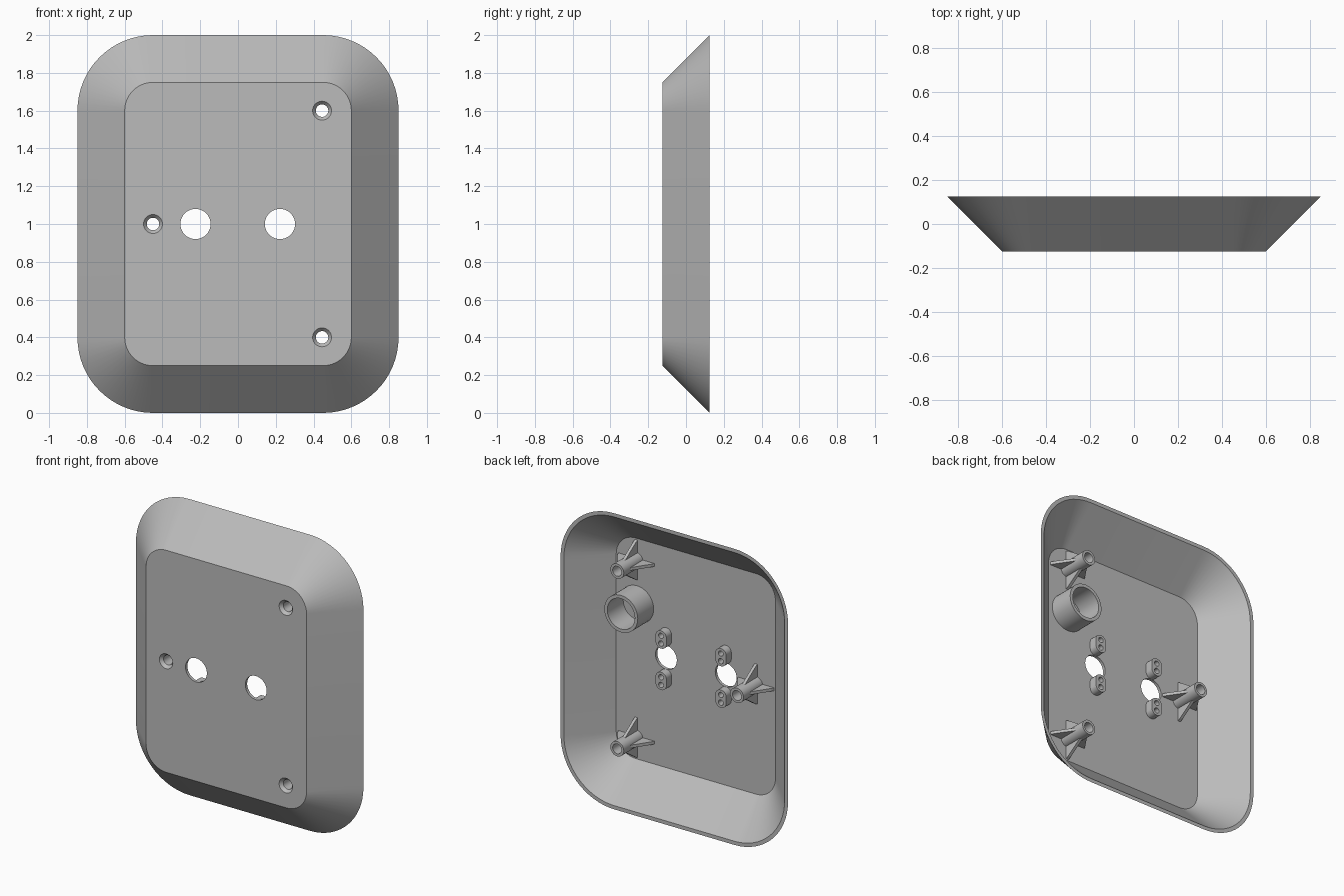
import bpy, bmesh, math
from mathutils import Matrix, Vector

cube = bpy.data.objects.get("Cube")
if cube:
    bpy.data.objects.remove(cube, do_unlink=True)

grey = bpy.data.materials.new("matte grey")
grey.use_nodes = True
COLOUR = (0.5, 0.5, 0.5, 1)
grey.diffuse_color = COLOUR
grey.node_tree.nodes["Principled BSDF"].inputs["Base Color"].default_value = COLOUR

FRONT, FLOOR, BACK, MID = -0.125, -0.105, 0.125, 1.0
SCREWS = {"upper": (0.445, 1.6), "lower": (0.445, 0.4), "side": (-0.45, 1.0)}
PORTS = {"left": 0.222, "right": -0.225}


def finish(name, bm):
    bmesh.ops.recalc_face_normals(bm, faces=bm.faces)
    mesh = bpy.data.meshes.new(name)
    bm.to_mesh(mesh)
    bm.free()
    mesh.materials.append(grey)
    obj = bpy.data.objects.new(name, mesh)
    bpy.context.collection.objects.link(obj)
    return obj


def smooth(obj):
    bpy.ops.object.select_all(action="DESELECT")
    obj.select_set(True)
    bpy.context.view_layer.objects.active = obj
    bpy.ops.object.shade_smooth_by_angle(angle=math.radians(30))


def rounded_ring(bm, hw, hh, r, y, cx=0, cz=MID, steps=16):
    """Rounded rectangle in the xz plane."""
    ring = []
    for q, (sx, sz) in enumerate([(1, 1), (-1, 1), (-1, -1), (1, -1)]):
        for i in range(steps + 1):
            a = (q + i / steps) * math.pi / 2
            ring.append(bm.verts.new((cx + sx * (hw - r) + r * math.cos(a), y,
                                      cz + sz * (hh - r) + r * math.sin(a))))
    return ring


def bridge(bm, a, b):
    n = len(a)
    for i in range(n):
        bm.faces.new((a[i], a[(i + 1) % n], b[(i + 1) % n], b[i]))


def lathe(name, profile, x, z, closed=True, seg=40):
    """Revolve (radius, y) points about a y-axis line through x, z."""
    bm = bmesh.new()
    rings = [[bm.verts.new((x + r * math.cos(2 * math.pi * i / seg), y,
                            z + r * math.sin(2 * math.pi * i / seg)))
              for i in range(seg)] for r, y in profile]
    for a, b in zip(rings, rings[1:]):
        bridge(bm, a, b)
    if closed:
        bridge(bm, rings[-1], rings[0])
    else:
        bm.faces.new(rings[0])
        bm.faces.new(rings[-1])
    return finish(name, bm)


def cut(obj, cutters):
    """Subtract the cutters, bake the result and remove them."""
    for c in cutters:
        c.hide_render = True
        mod = obj.modifiers.new("cut", "BOOLEAN")
        mod.operation, mod.solver, mod.object = "DIFFERENCE", "EXACT", c
    graph = bpy.context.evaluated_depsgraph_get()
    baked = bpy.data.meshes.new_from_object(obj.evaluated_get(graph))
    obj.modifiers.clear()
    obj.data = baked
    for c in cutters:
        bpy.data.objects.remove(c, do_unlink=True)


# Hollow tray with sloping walls
bm = bmesh.new()
wall = 0.025
rings = [rounded_ring(bm, 0.6, 0.75, 0.15, FRONT),
         rounded_ring(bm, 0.85, 1.0, 0.4, BACK),
         rounded_ring(bm, 0.85 - wall, 1.0 - wall, 0.4 - wall, BACK),
         rounded_ring(bm, 0.62 - wall, 0.77 - wall, 0.17 - wall, FLOOR)]
for a, b in zip(rings, rings[1:]):
    bridge(bm, a, b)
bm.faces.new(rings[0])
bm.faces.new(rings[-1])
tray = finish("cover_tray", bm)

# Round port openings and countersunk screw holes
cutters = [lathe("port_cutter", [(0.08, -0.2), (0.08, -0.05)], x, MID, False)
           for x in PORTS.values()]
cutters += [lathe("screw_cutter", [(0.05, -0.2), (0.05, FRONT), (0.033, FLOOR), (0.033, -0.05)],
                  x, z, False) for x, z in SCREWS.values()]
cut(tray, cutters)
smooth(tray)

# Screw bosses, each braced by four tapering ribs
for label, (x, z) in SCREWS.items():
    smooth(lathe(label + "_screw_boss",
                 [(0.033, FLOOR), (0.033, 0.1), (0.05, 0.1), (0.05, FLOOR)], x, z))
    bm = bmesh.new()
    for k in range(4):
        turn = Matrix.Rotation(k * math.pi / 2, 4, "Y")
        sides = []
        for t in (-0.01, 0.01):
            sides.append([bm.verts.new(turn @ Vector((r, y, t)) + Vector((x, 0, z)))
                          for r, y in ((0.04, FLOOR), (0.135, FLOOR), (0.125, -0.085), (0.04, 0.04))])
            bm.faces.new(sides[-1])
        bridge(bm, *sides)
    finish(label + "_boss_ribs", bm)

# Open cup
smooth(lathe("round_cup", [(0.103, FLOOR), (0.103, 0.065), (0.125, 0.065), (0.125, FLOOR)],
             0.44, 1.3))

# Oval posts above and below each port, with two pilot holes
for label, x in PORTS.items():
    for place, side in (("upper", 1), ("lower", -1)):
        cz = MID + side * 0.14
        bm = bmesh.new()
        base = rounded_ring(bm, 0.04, 0.06, 0.038, FLOOR, x, cz, 8)
        top = rounded_ring(bm, 0.04, 0.06, 0.038, -0.05, x, cz, 8)
        bridge(bm, base, top)
        bm.faces.new(base)
        bm.faces.new(top)
        post = finish(f"{label}_port_{place}_post", bm)
        cut(post, [lathe("pilot_cutter", [(0.018, -0.09), (0.018, 0)], x, cz + d, False, 20)
                   for d in (-0.026, 0.026)])
        smooth(post)
